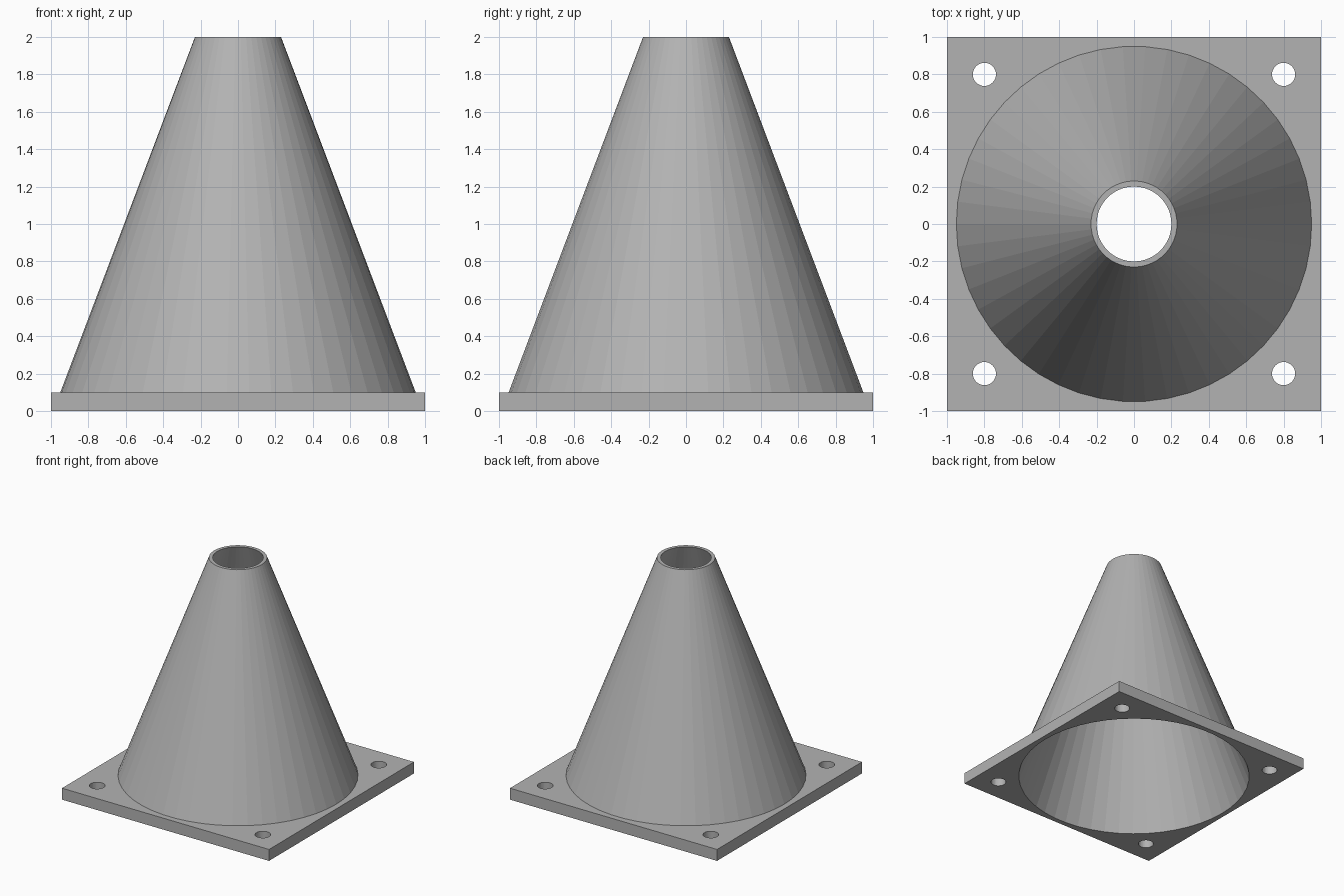
import bpy
import bmesh
from math import cos, sin, tau
from mathutils import Matrix

SIDES = 50
PLATE_H = 0.1
TOP_Z = 2.0
WALL = 0.03
OUTER_BASE, OUTER_TOP = 0.95, 0.23
SLOPE = (OUTER_BASE - OUTER_TOP) / (TOP_Z - PLATE_H)

if "Cube" in bpy.data.objects:
    bpy.data.objects.remove(bpy.data.objects["Cube"])

# Single grey material
grey = bpy.data.materials.new("plain grey")
grey.use_nodes = True
colour = (0.45, 0.45, 0.45, 1)
grey.diffuse_color = colour
grey.node_tree.nodes["Principled BSDF"].inputs["Base Color"].default_value = colour


def outer_radius(z):
    return OUTER_TOP + SLOPE * (TOP_Z - z)


def make_object(name, bm):
    bmesh.ops.recalc_face_normals(bm, faces=bm.faces)
    mesh = bpy.data.meshes.new(name)
    bm.to_mesh(mesh)
    bm.free()
    mesh.materials.append(grey)
    obj = bpy.data.objects.new(name, mesh)
    bpy.context.collection.objects.link(obj)
    return obj


def frustum(name, z0, z1, r0, r1, x=0, y=0, sides=SIDES):
    """Capped solid between two heights."""
    bm = bmesh.new()
    rings = [[bm.verts.new((x + r * cos(tau * i / sides), y + r * sin(tau * i / sides), z))
              for i in range(sides)] for z, r in ((z0, r0), (z1, r1))]
    for ring in rings:
        bm.faces.new(ring)
    for i in range(sides):
        j = (i + 1) % sides
        bm.faces.new((rings[0][i], rings[0][j], rings[1][j], rings[1][i]))
    return make_object(name, bm)


def cut(target, cutter):
    mod = target.modifiers.new(cutter.name, "BOOLEAN")
    mod.operation = "DIFFERENCE"
    mod.solver = "EXACT"
    mod.object = cutter
    cutter.hide_render = True
    with bpy.context.temp_override(object=target, active_object=target):
        bpy.ops.object.modifier_apply(modifier=mod.name)
    bpy.data.objects.remove(cutter)


# Square base plate
bm = bmesh.new()
bmesh.ops.create_cube(bm, size=1, matrix=Matrix.Translation((0, 0, PLATE_H / 2))
                      @ Matrix.Diagonal((2, 2, PLATE_H, 1)))
base_plate = make_object("base_plate", bm)

# Conical opening and four corner bolt holes through the plate
low, high = -0.05, PLATE_H + 0.05
cut(base_plate, frustum("opening_cutter", low, high,
                        outer_radius(low) - WALL, outer_radius(high) - WALL))
for sx in (-1, 1):
    for sy in (-1, 1):
        cut(base_plate, frustum("bolt_hole_cutter", low, high, 0.062, 0.062,
                                0.8 * sx, 0.8 * sy, 32))

# Hollow cone wall: outer side, top rim, inner side
bm = bmesh.new()
profile = [(OUTER_BASE, PLATE_H), (OUTER_TOP, TOP_Z),
           (OUTER_TOP - WALL, TOP_Z), (OUTER_BASE - WALL, PLATE_H)]
rings = [[bm.verts.new((r * cos(tau * i / SIDES), r * sin(tau * i / SIDES), z))
          for i in range(SIDES)] for r, z in profile]
for a, b in zip(rings, rings[1:]):
    for i in range(SIDES):
        j = (i + 1) % SIDES
        bm.faces.new((a[i], a[j], b[j], b[i]))
make_object("cone_wall", bm)
